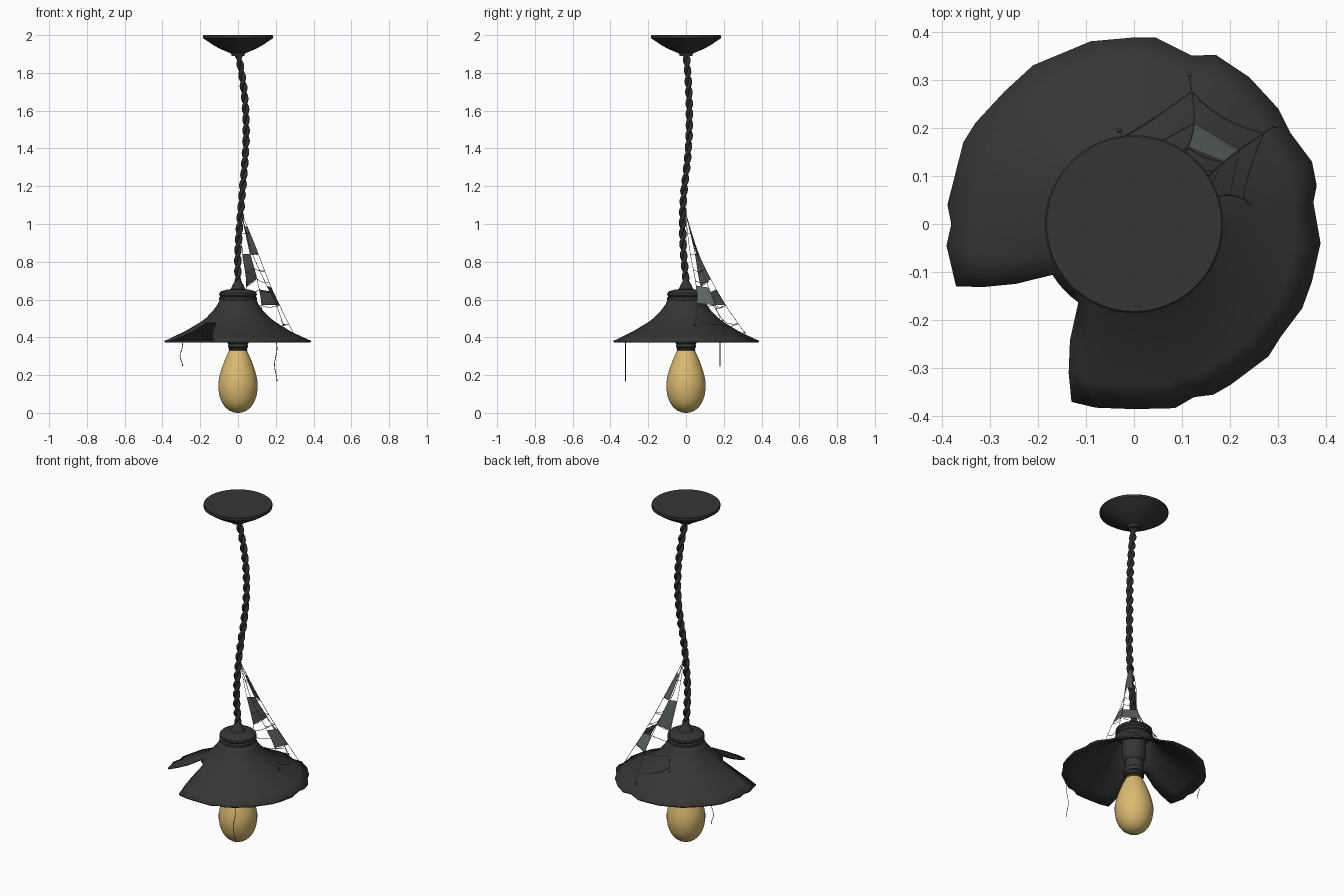
import bpy, bmesh, math
from mathutils import Vector

if "Cube" in bpy.data.objects:
    bpy.data.objects.remove(bpy.data.objects["Cube"])


def material(name, rgb):
    m = bpy.data.materials.new(name)
    m.diffuse_color = (*rgb, 1)
    m.use_nodes = True
    m.node_tree.nodes["Principled BSDF"].inputs["Base Color"].default_value = m.diffuse_color
    return m


IRON = material("dark iron", (0.036, 0.036, 0.036))
CORD = material("black cord", (0.026, 0.026, 0.026))
GLASS = material("amber glass", (0.70, 0.49, 0.16))
WEB = material("dusty grey web", (0.11, 0.12, 0.12))


def mesh_object(name, verts, faces, mat, angle=35):
    me = bpy.data.meshes.new(name)
    me.from_pydata(verts, [], faces)
    bm = bmesh.new()
    bm.from_mesh(me)
    bmesh.ops.remove_doubles(bm, verts=bm.verts, dist=1e-5)
    bmesh.ops.recalc_face_normals(bm, faces=bm.faces)
    bm.to_mesh(me)
    bm.free()
    me.materials.append(mat)
    ob = bpy.data.objects.new(name, me)
    bpy.context.collection.objects.link(ob)
    activate(ob)
    bpy.ops.object.shade_smooth_by_angle(angle=math.radians(angle))
    return ob


def activate(ob):
    bpy.ops.object.select_all(action='DESELECT')
    ob.select_set(True)
    bpy.context.view_layer.objects.active = ob


def lathe(name, profile, mat, seg=40, angle=35):
    """Turn an (r, z) profile about the z axis."""
    n = len(profile)
    verts = [(r * math.cos(2 * math.pi * i / seg), r * math.sin(2 * math.pi * i / seg), z)
             for i in range(seg) for r, z in profile]
    faces = [(i * n + j, (i + 1) % seg * n + j, (i + 1) % seg * n + j + 1, i * n + j + 1)
             for i in range(seg) for j in range(n - 1)]
    return mesh_object(name, verts, faces, mat, angle)


def tubes(name, paths, radius, mat, res=1):
    """Round tubes along point lists."""
    cu = bpy.data.curves.new(name, 'CURVE')
    cu.dimensions = '3D'
    cu.bevel_depth = radius
    cu.bevel_resolution = res
    cu.use_fill_caps = True
    for path in paths:
        sp = cu.splines.new('POLY')
        sp.points.add(len(path) - 1)
        for p, co in zip(sp.points, path):
            p.co = (*co, 1)
    cu.materials.append(mat)
    ob = bpy.data.objects.new(name, cu)
    bpy.context.collection.objects.link(ob)
    activate(ob)
    bpy.ops.object.convert(target='MESH')
    bpy.ops.object.shade_smooth()
    return ob


def sample(pts, t):
    """Smooth (Catmull-Rom) point at index t along a list."""
    i = min(int(t), len(pts) - 2)
    f = t - i
    p0, p1, p2, p3 = [Vector(pts[max(0, min(len(pts) - 1, k))]) for k in range(i - 1, i + 3)]
    return 0.5 * (2 * p1 + (p2 - p0) * f + (2 * p0 - 5 * p1 + 4 * p2 - p3) * f * f
                  + (3 * p1 - p0 - 3 * p2 + p3) * f ** 3)


# Ceiling canopy, collar, socket, bulb
lathe("ceiling_canopy", [(0, 2), (0.182, 2), (0.185, 1.997), (0.185, 1.984), (0.14, 1.953),
                         (0.095, 1.927), (0.05, 1.908), (0.036, 1.903), (0.034, 1.89), (0, 1.89)], IRON, 48)
lathe("collar", [(0, 0.72), (0.013, 0.72), (0.018, 0.695), (0.03, 0.675), (0.038, 0.655), (0.06, 0.652),
                 (0.088, 0.645), (0.098, 0.636), (0.1, 0.625), (0.094, 0.617), (0.1, 0.61),
                 (0.1, 0.598), (0.09, 0.59), (0, 0.59)], IRON)
lathe("socket", [(0, 0.6), (0.066, 0.6), (0.066, 0.47), (0.058, 0.45), (0.05, 0.44), (0.05, 0.395),
                 (0.056, 0.39), (0.056, 0.368), (0.05, 0.364), (0.054, 0.358), (0.054, 0.348),
                 (0.047, 0.344), (0.05, 0.338), (0.046, 0.328), (0, 0.328)], IRON, 32)
lathe("bulb", [(0.038, 0.345), (0.05, 0.325), (0.066, 0.29), (0.083, 0.245), (0.097, 0.2), (0.104, 0.16),
               (0.104, 0.13), (0.098, 0.09), (0.085, 0.055), (0.066, 0.028), (0.042, 0.01),
               (0.02, 0.002), (0, 0)], GLASS, 40, 60)

# Shade: ragged rim outline, counter-clockwise, with a torn-out wedge at the front left
RIM = [(-.13, -.37), (-.08, -.382), (0, -.385), (.085, -.383), (.125, -.36), (.165, -.355), (.2, -.335),
       (.28, -.275), (.305, -.235), (.35, -.175), (.37, -.12), (.388, -.04), (.373, .045), (.38, .08),
       (.37, .13), (.325, .19), (.3, .24), (.24, .305), (.17, .352), (.12, .35), (.045, .388), (0, .388),
       (-.09, .38), (-.21, .33), (-.27, .275), (-.33, .21), (-.355, .17), (-.388, .04), (-.38, 0),
       (-.39, -.045), (-.37, -.13)]
START, END = math.radians(-109.4), math.radians(199.4)
RINGS = [(.094, .605), (.11, .572), (.135, .538), (.168, .504), (.2, .480), (.275, .435), (.335, .405), (.385, .381)]
TORN = 4          # ring where the tear begins
rim = []
for x, y in RIM:
    a = math.atan2(y, x)
    rim.append((a if a >= START - 0.01 else a + 2 * math.pi, math.hypot(x, y)))
verts, faces = [], []
cols, wedge = len(rim), 4
row = cols + wedge - 1
for j, (r, z) in enumerate(RINGS):
    k = max(0, (r - 0.2) / 0.185)
    a0 = math.radians(-125.4) * (1 - k) + START * k
    a1 = math.radians(212) * (1 - k) + END * k
    for i in range(row):
        if i < cols:
            a = a0 + (rim[i][0] - START) / (END - START) * (a1 - a0)
            rr = r * (1 + (rim[i][1] / 0.385 - 1) * k * k)
        else:
            a = a1 + (a0 + 2 * math.pi - a1) * (i - cols + 1) / wedge
            rr = r
        verts.append((rr * math.cos(a), rr * math.sin(a), z))
for j in range(len(RINGS) - 1):
    for i in range(row):
        if i < cols - 1 or j < TORN:
            n = (i + 1) % row
            faces.append((j * row + i, j * row + n, (j + 1) * row + n, (j + 1) * row + i))
shade = mesh_object("torn_shade", verts, faces, IRON, 50)
mod = shade.modifiers.new("thickness", 'SOLIDIFY')
mod.thickness = 0.009
mod.offset = -1

# Twisted two-strand cord hanging in a gentle bend
AXIS = [(0, 0, 1.91), (.025, .012, 1.76), (.04, .018, 1.61), (.043, .016, 1.46), (.035, .005, 1.31),
        (.022, -.012, 1.16), (.01, -.018, 1.01), (0, -.014, .86), (0, 0, .70)]
strands = []
for phase in (0, math.pi):
    path = []
    for i in range(201):
        p = sample(AXIS, i / 200 * 8)
        a = phase + 2 * math.pi * p.z / 0.115
        path.append(p + Vector((math.cos(a), math.sin(a), 0)) * 0.0095)
    strands.append(path)
tubes("twisted_cord", strands, 0.0108, CORD, 2)

# Cobweb: spokes from the cord to the shade, sagging cross threads, torn films
APEX = (.015, -.005, 1.07)
SPOKES = [[APEX, (.022, .045, .86), (.045, .08, .67), (.0, .15, .56), (-.03, .195, .49)],
          [APEX, (.06, .06, .86), (.10, .13, .71), (.125, .21, .57), (.115, .31, .425)],
          [APEX, (.10, .05, .86), (.165, .11, .69), (.22, .155, .57), (.295, .205, .418)],
          [APEX, (.07, .02, .86), (.14, .05, .70), (.20, .06, .58), (.24, .045, .465)]]
threads = [[sample(s, i / 6) for i in range(25)] for s in SPOKES]
for a, b in zip(SPOKES, SPOKES[1:]):
    for t in (0.6, 1.1, 1.6, 2.0, 2.4, 3.0, 3.6):
        p, q = sample(a, t), sample(b, t)
        sag = 0.12 * (q - p).length
        threads.append([p.lerp(q, f / 6) - Vector((0.5, 0.5, 0.8)) * sag * (f / 6) * (1 - f / 6) * 4
                        for f in range(7)])
tubes("web_threads", threads, 0.0014, WEB, 0)

verts, faces = [], []
for s, t0, t1 in ((1, 0.45, 1.1), (0, 1.1, 2.0), (1, 2.4, 3.0), (2, 2.2, 3.0)):
    for i in range(5):
        t = t0 + (t1 - t0) * i / 4
        verts += [sample(SPOKES[s], t), sample(SPOKES[s + 1], t)]
        if i:
            n = len(verts)
            faces.append((n - 4, n - 3, n - 1, n - 2))
mesh_object("web_films", verts, faces, WEB)

# Small knots where the spokes meet the shade
for s in SPOKES:
    bpy.ops.mesh.primitive_ico_sphere_add(subdivisions=1, radius=0.006, location=s[-1])
    knot = bpy.context.object
    knot.name = "web_knot"
    knot.data.materials.append(WEB)

# Loose threads dangling from the rim
dangles = []
for x, y, low in ((.2, -.32, .165), (-.3, .18, .245)):
    dangles.append([(x + 0.007 * math.sin(i * 0.8), y, .385 + (low - .385) * i / 10) for i in range(11)])
tubes("dangling_threads", dangles, 0.0018, WEB, 0)
